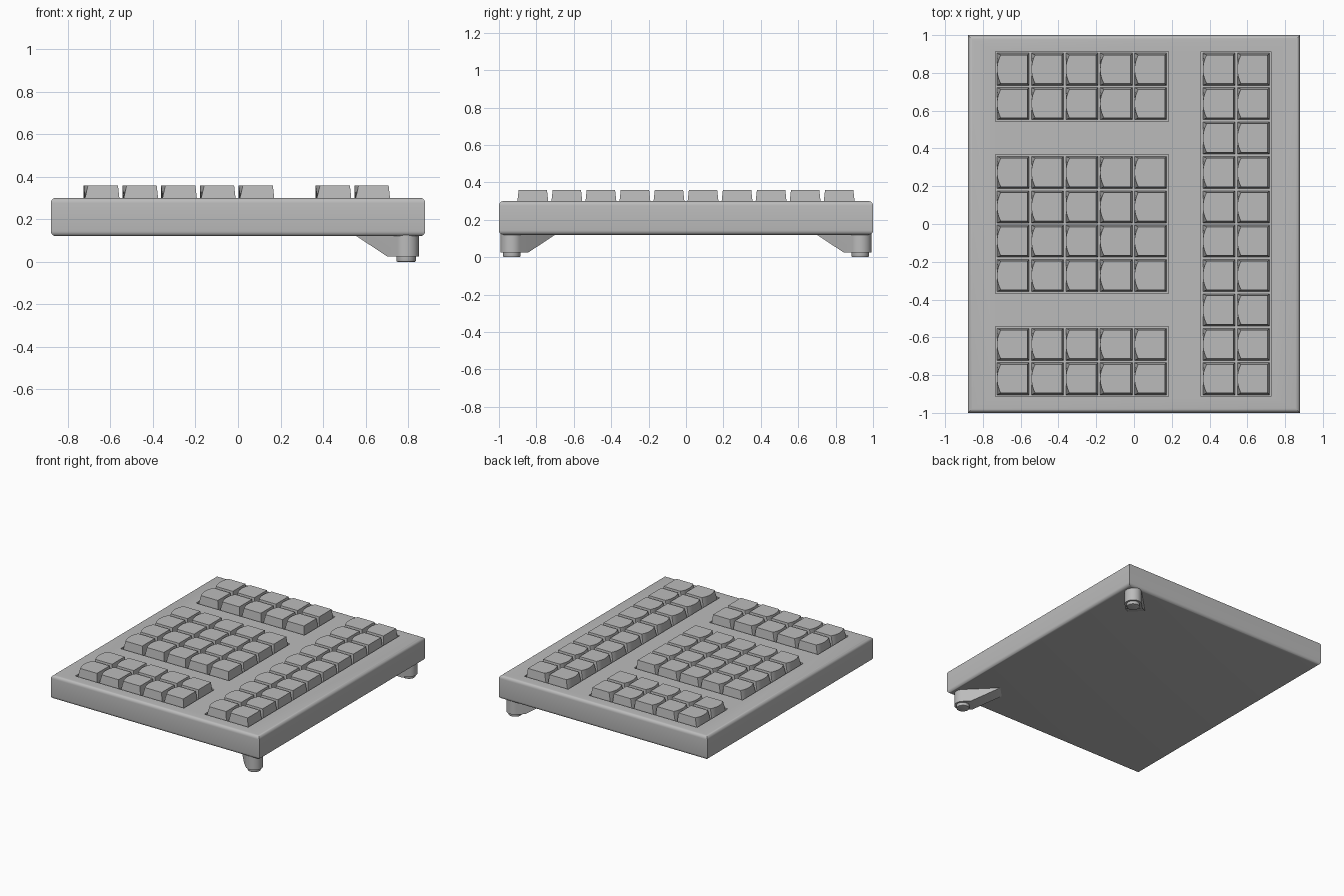
import bpy, bmesh, math
from mathutils import Matrix, Vector

old = bpy.data.objects.get("Cube")
if old:
    bpy.data.objects.remove(old, do_unlink=True)

grey = bpy.data.materials.new("plain_grey")
grey.use_nodes = True
grey.diffuse_color = (0.5, 0.5, 0.5, 1)
grey.node_tree.nodes["Principled BSDF"].inputs["Base Color"].default_value = (0.5, 0.5, 0.5, 1)


def add(name, mesh):
    obj = bpy.data.objects.new(name, mesh)
    bpy.context.collection.objects.link(obj)
    return obj


def finish(name, bm):
    bmesh.ops.recalc_face_normals(bm, faces=bm.faces)
    mesh = bpy.data.meshes.new(name)
    bm.to_mesh(mesh)
    bm.free()
    mesh.materials.append(grey)
    return add(name, mesh)


def smooth(obj, angle=35):
    bpy.ops.object.select_all(action='DESELECT')
    obj.select_set(True)
    bpy.context.view_layer.objects.active = obj
    bpy.ops.object.shade_smooth_by_angle(angle=math.radians(angle))


def box(bm, lo, hi):
    lo, hi = Vector(lo), Vector(hi)
    m = Matrix.Translation((lo + hi) / 2) @ Matrix.Diagonal((*(hi - lo), 1))
    bmesh.ops.create_cube(bm, size=1, matrix=m)


def loft(bm, lower, upper):
    """Join two matching outlines into a closed solid."""
    a = [bm.verts.new(p) for p in lower]
    b = [bm.verts.new(p) for p in upper]
    bm.faces.new(a)
    bm.faces.new(b)
    for i in range(len(a)):
        j = (i + 1) % len(a)
        bm.faces.new((a[i], a[j], b[j], b[i]))


# Layout of the key grid
PITCH = 0.182
FLOOR, CASE_TOP, KEY_TOP = 0.275, 0.30, 0.358
rows = [(r - 4.5) * PITCH for r in range(10)]
left_cols = [-0.64 + i * PITCH for i in range(5)]
right_cols = [0.45, 0.45 + PITCH]
groups = [(left_cols, rows[:2]), (left_cols, rows[3:7]),
          (left_cols, rows[8:]), (right_cols, rows)]

# Case with rounded top and bottom rims
bm = bmesh.new()
box(bm, (-0.88, -1, 0.12), (0.88, 1, CASE_TOP))
rims = [e for e in bm.edges if abs(e.verts[0].co.z - e.verts[1].co.z) < 0.01]
bmesh.ops.bevel(bm, geom=rims, offset=0.024, segments=5, profile=0.5, affect='EDGES')
case = finish("case", bm)

# Shallow wells around each key group
bm = bmesh.new()
margin = 0.094
for cols, ys in groups:
    box(bm, (cols[0] - margin, ys[0] - margin, FLOOR),
        (cols[-1] + margin, ys[-1] + margin, CASE_TOP + 0.1))
cutter = finish("well_cutter", bm)
cutter.hide_render = True
cut = case.modifiers.new("wells", 'BOOLEAN')
cut.object = cutter
cut.operation = 'DIFFERENCE'
cut.solver = 'EXACT'
bpy.context.view_layer.objects.active = case
bpy.ops.object.modifier_apply(modifier=cut.name)
bpy.data.objects.remove(cutter, do_unlink=True)
smooth(case)

# Key cap: tapered block whose left side bows out at the top
base, top, bow = 0.085, 0.076, 0.02
steps = [1 - i / 5 for i in range(11)]
lower = [(base, -base, FLOOR), (base, base, FLOOR)]
upper = [(top, -top, KEY_TOP), (top, top, KEY_TOP)]
for t in steps:
    lower.append((-base, t * base, FLOOR))
    upper.append((-base + bow * t * t, t * top, KEY_TOP))
bm = bmesh.new()
loft(bm, lower, upper)
key = finish("key", bm)
smooth(key, 30)
key_mesh = key.data
bpy.data.objects.remove(key, do_unlink=True)
for cols, ys in groups:
    for x in cols:
        for y in ys:
            add("key", key_mesh).location = (x, y, 0)

# Two feet on the left edge: round post, sloped diagonal brace, rubber pad
for side, label in ((-1, "front"), (1, "back")):
    post = Vector((0.79, side * 0.932, 0))
    inward = Vector((-1, -side, 0)).normalized()
    across = Vector((-inward.y, inward.x, 0))
    r = 0.06

    def outline(length, z):
        pts = [post + inward * length + across * s * r for s in (-1, 1)]
        for i in range(17):
            a = math.pi * i / 16
            pts.append(post + across * r * math.cos(a) - inward * r * math.sin(a))
        return [p + Vector((0, 0, z)) for p in pts]

    bm = bmesh.new()
    loft(bm, outline(0.063, 0.024), outline(0.28, 0.125))
    smooth(finish(label + "_foot", bm))

    bm = bmesh.new()
    bmesh.ops.create_cone(bm, cap_ends=True, segments=32, radius1=0.046, radius2=0.046,
                          depth=0.03, matrix=Matrix.Translation(post + Vector((0, 0, 0.015))))
    low = [e for e in bm.edges if all(v.co.z < 0.001 for v in e.verts)]
    bmesh.ops.bevel(bm, geom=low, offset=0.005, segments=2, profile=0.5, affect='EDGES')
    smooth(finish(label + "_foot_pad", bm))
